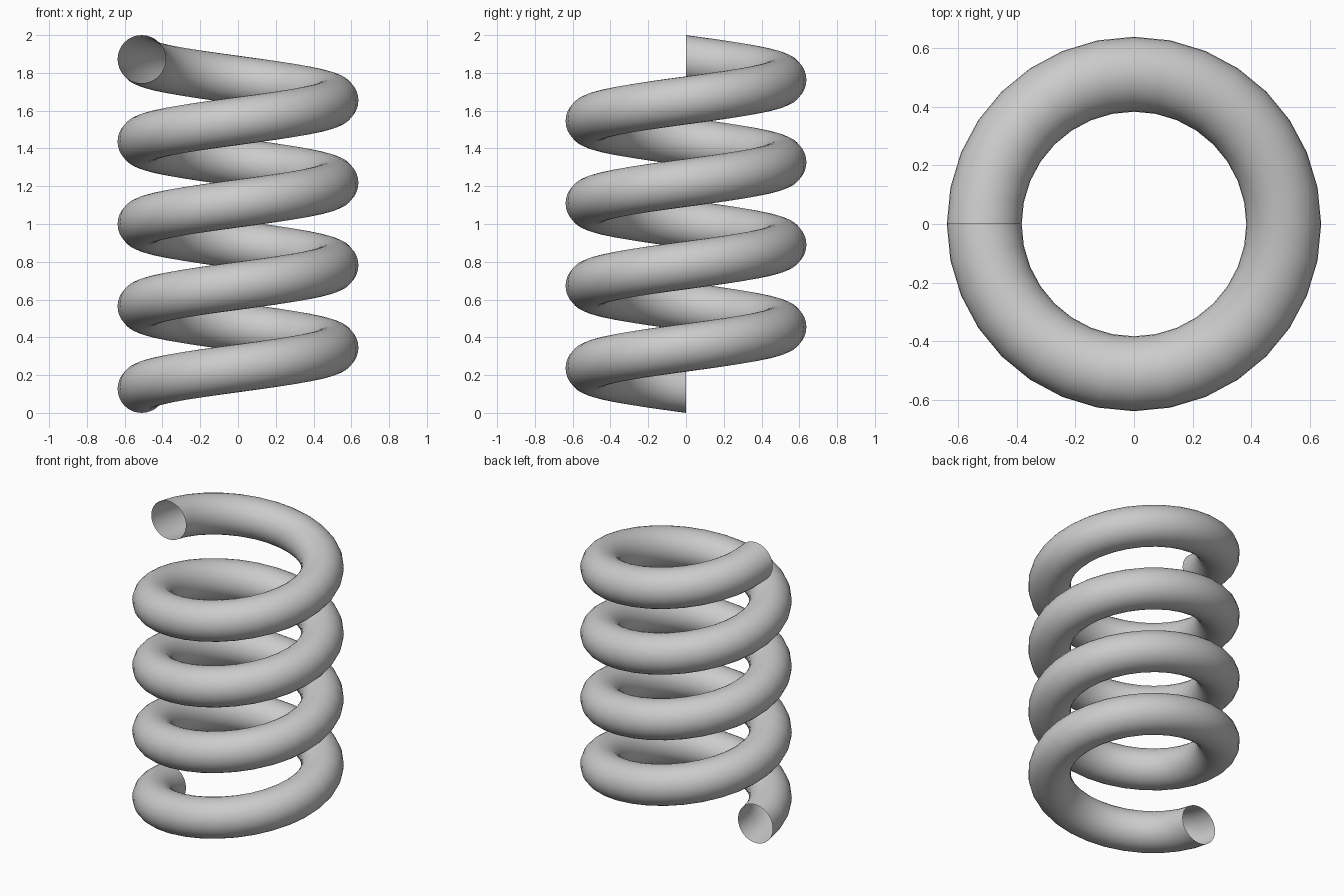
import bpy, bmesh
from math import sin, cos, pi

if "Cube" in bpy.data.objects:
    bpy.data.objects.remove(bpy.data.objects["Cube"])

R, r = 0.51, 0.1275           # coil radius, wire radius
TURNS, STEPS, SIDES = 4, 32, 32
PITCH = (2.0 - 2 * r) / TURNS

bm = bmesh.new()

# Upright circular section swept up a right-handed helix, starting at -x
rings = []
for i in range(TURNS * STEPS + 1):
    t = pi + 2 * pi * i / STEPS
    z = r + PITCH * i / STEPS
    ring = []
    for j in range(SIDES):
        a = 2 * pi * j / SIDES
        d = R + r * cos(a)
        ring.append(bm.verts.new((d * cos(t), d * sin(t), z + r * sin(a))))
    rings.append(ring)

# Tube skin, both ends left open
for p, q in zip(rings, rings[1:]):
    for j in range(SIDES):
        k = (j + 1) % SIDES
        bm.faces.new((p[j], q[j], q[k], p[k])).smooth = True

mesh = bpy.data.meshes.new("coil_spring")
bm.to_mesh(mesh)
bm.free()
spring = bpy.data.objects.new("coil_spring", mesh)
bpy.context.collection.objects.link(spring)
